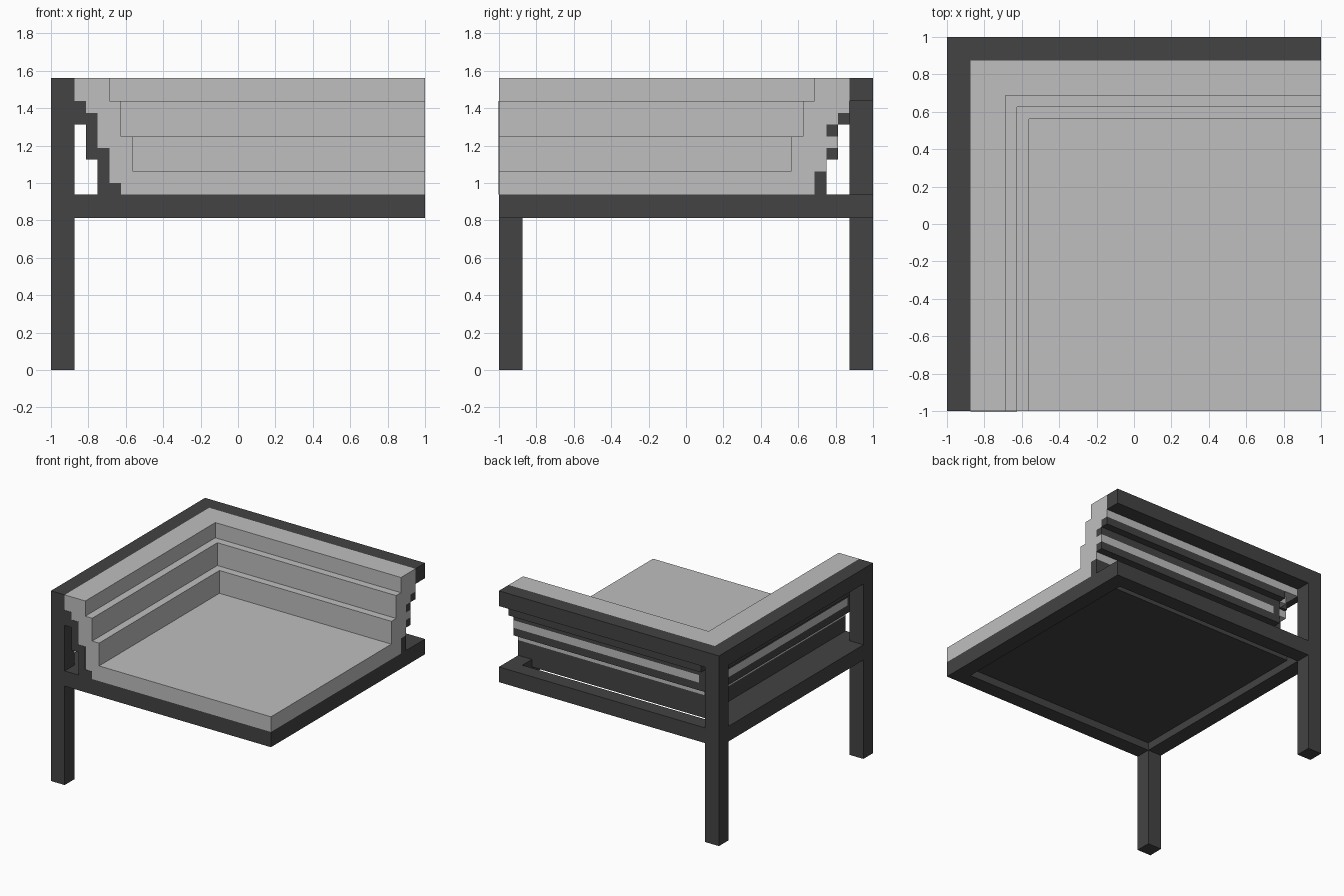
import bpy, bmesh

if "Cube" in bpy.data.objects:
    bpy.data.objects.remove(bpy.data.objects["Cube"], do_unlink=True)

U = 1 / 16  # module that every part follows


def material(name, value):
    mat = bpy.data.materials.new(name)
    mat.use_nodes = True
    colour = (value, value, value, 1)
    mat.diffuse_color = colour
    mat.node_tree.nodes["Principled BSDF"].inputs["Base Color"].default_value = colour
    return mat


FRAME = material("dark grey frame", 0.056)
FABRIC = material("light grey fabric", 0.52)


def finish(name, bm, mat):
    bmesh.ops.recalc_face_normals(bm, faces=bm.faces)
    mesh = bpy.data.meshes.new(name)
    bm.to_mesh(mesh)
    bm.free()
    mesh.materials.append(mat)
    obj = bpy.data.objects.new(name, mesh)
    bpy.context.scene.collection.objects.link(obj)


def boxes(name, mat, *spans):
    """One object from boxes given as (x0, x1, y0, y1, z0, z1)."""
    bm = bmesh.new()
    for x0, x1, y0, y1, z0, z1 in spans:
        verts = bmesh.ops.create_cube(bm, size=1)["verts"]
        for v in verts:
            v.co.x = x1 if v.co.x > 0 else x0
            v.co.y = y1 if v.co.y > 0 else y0
            v.co.z = z1 if v.co.z > 0 else z0
    finish(name, bm, mat)


# Posts: the back corner and the front of the arm
E = 1 - 2 * U
TOP = 25 * U
boxes("front_leg", FRAME, (-1, -E, -1, -E, 0, TOP))
boxes("back_leg", FRAME, (-1, -E, E, 1, 0, TOP))

# Top rails
boxes("arm_top_rail", FRAME, (-1, -E, -E, E, 23 * U, TOP))
boxes("back_top_rail", FRAME, (-E, 1, E, 1, 23 * U, TOP))

# Base frame with a recessed panel that leaves a slot along the back
Z0, Z1 = 13 * U, 15 * U
boxes("base_right_rail", FRAME, (-1, -E, -E, E, Z0, Z1))
boxes("base_left_rail", FRAME, (E, 1, -E, E, Z0, Z1))
boxes("base_front_rail", FRAME, (-E, 1, -1, -E, Z0, Z1))
boxes("base_back_rail", FRAME, (-E, 1, E, 1, Z0, Z1))
boxes("base_panel", FRAME, (-E, E, -E, 0.75, 14 * U, Z1))

# Slats and stepped brackets: (depth from the outside, bottom, top) in modules
SLATS = [(2, 21, 22), (3, 20, 21), (3, 18, 19), (4, 16, 17), (4, 15, 16)]
STEPS = [(2, 21, 23), (3, 18, 22), (4, 15, 19), (5, 15, 16)]


def along_arm(profile, y0, y1):
    return [(-1 + t * U, -1 + (t + 1) * U, y0, y1, a * U, b * U) for t, a, b in profile]


def along_back(profile, x0, x1):
    return [(x0, x1, 1 - (t + 1) * U, 1 - t * U, a * U, b * U) for t, a, b in profile]


for i in range(len(SLATS)):
    boxes(f"arm_slat_{i + 1}", FRAME, *along_arm(SLATS[i:i + 1], -0.97, 0.75))
    boxes(f"back_slat_{i + 1}", FRAME, *along_back(SLATS[i:i + 1], -0.75, 1))
boxes("arm_front_bracket", FRAME, *along_arm(STEPS, -1.002, -1 + U))
boxes("arm_corner_bracket", FRAME, *along_arm(STEPS, 0.75 - U, 0.75))
boxes("back_corner_bracket", FRAME, *along_back(STEPS, -0.75, -0.75 + U))

# Stepped arm and back cushion, mitred at the corner: (depth, height) in modules
PROFILE = [(2, 25), (2, 22), (3, 22), (3, 21), (4, 21), (4, 20), (3, 20), (3, 19),
           (4, 19), (4, 17), (5, 17), (5, 15), (7, 15), (7, 20), (6, 20), (6, 23),
           (5, 23), (5, 25)]
bm = bmesh.new()
rings = [[], [], []]
for t, h in PROFILE:
    d, z = t * U, h * U
    for ring, co in zip(rings, [(-1 + d, -1, z), (-1 + d, 1 - d, z), (1, 1 - d, z)]):
        ring.append(bm.verts.new(co))
n = len(PROFILE)
for a, b in zip(rings, rings[1:]):
    for i in range(n):
        j = (i + 1) % n
        bm.faces.new((a[i], a[j], b[j], b[i]))
bm.faces.new(rings[0])
bm.faces.new(rings[2])
finish("arm_and_back_cushion", bm, FABRIC)

# Seat cushion
boxes("seat_cushion", FABRIC, (-1 + 7 * U, 1, -1, 1 - 7 * U, 15 * U, 17 * U))
